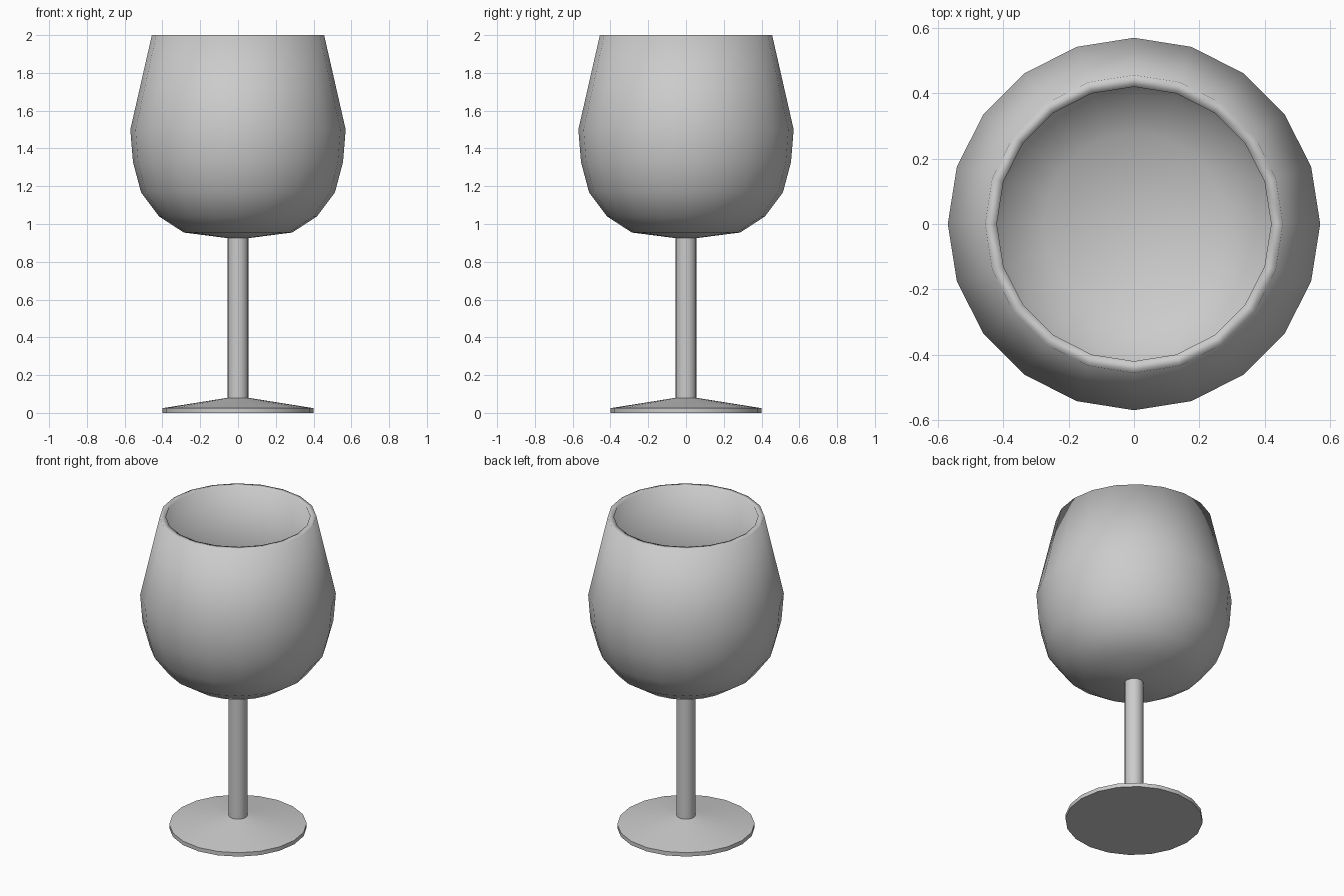
import bpy, bmesh, math

if "Cube" in bpy.data.objects:
    bpy.data.objects.remove(bpy.data.objects["Cube"])

SIDES = 20


def lathe(name, profile, angle):
    """Revolve (radius, z) points about z; radius 0 becomes a single pole."""
    bm = bmesh.new()
    rings = []
    for r, z in profile:
        if r == 0:
            rings.append([bm.verts.new((0, 0, z))] * SIDES)
        else:
            rings.append([bm.verts.new((r * math.cos(2 * math.pi * i / SIDES),
                                        r * math.sin(2 * math.pi * i / SIDES), z))
                          for i in range(SIDES)])
    for a, b in zip(rings, rings[1:]):
        for i in range(SIDES):
            j = (i + 1) % SIDES
            corners = list(dict.fromkeys((a[i], a[j], b[j], b[i])))
            bm.faces.new(corners)
    mesh = bpy.data.meshes.new(name)
    bm.to_mesh(mesh)
    bm.free()
    ob = bpy.data.objects.new(name, mesh)
    bpy.context.collection.objects.link(ob)
    bpy.ops.object.select_all(action='DESELECT')
    ob.select_set(True)
    bpy.context.view_layer.objects.active = ob
    bpy.ops.object.shade_smooth_by_angle(angle=math.radians(angle))
    return ob


# Foot: flat underside, thin edge, shallow cone up to the stem
lathe("foot", [(0, 0), (0.40, 0), (0.40, 0.025), (0.055, 0.08)], 30)

# Stem: open tube meeting foot and bowl
lathe("stem", [(0.055, 0.08), (0.055, 0.925)], 30)

# Bowl: outer wall, smooth rim, inner wall down to the closed bottom
outer = [(0.055, 0.925), (0.287, 0.955), (0.418, 1.04), (0.513, 1.167),
         (0.556, 1.328), (0.57, 1.5), (0.456, 2.0)]
inner = [(0.42, 2.0), (0.535, 1.5), (0.522, 1.335), (0.483, 1.186),
         (0.397, 1.07), (0.277, 0.99), (0.055, 0.96), (0, 0.96)]
lathe("bowl", outer + inner, 120)
